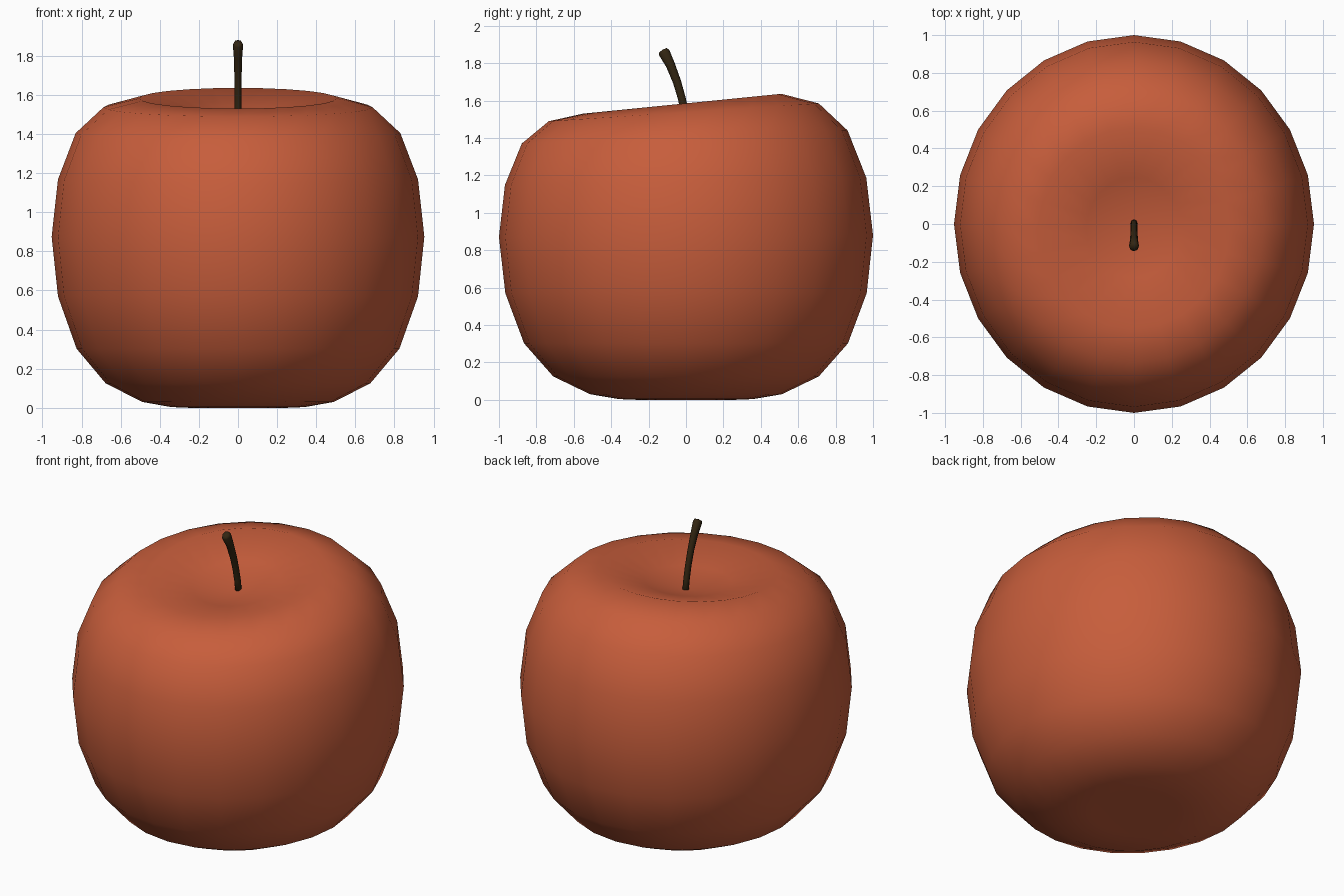
import bpy, bmesh, math
from mathutils import Vector

if "Cube" in bpy.data.objects:
    bpy.data.objects.remove(bpy.data.objects["Cube"])


def material(name, rgb):
    m = bpy.data.materials.new(name)
    m.diffuse_color = (*rgb, 1)
    m.use_nodes = True
    m.node_tree.nodes["Principled BSDF"].inputs["Base Color"].default_value = m.diffuse_color
    return m


def loft(name, rings, start, end, mat):
    """Skin closed rings of points, closing both ends with a fan to a pole."""
    bm = bmesh.new()
    loops = [[bm.verts.new(p) for p in ring] for ring in rings]
    n = len(loops[0])
    a, b = bm.verts.new(start), bm.verts.new(end)
    for i in range(n):
        j = (i + 1) % n
        bm.faces.new((a, loops[0][j], loops[0][i]))
        for lo, hi in zip(loops, loops[1:]):
            bm.faces.new((lo[i], lo[j], hi[j], hi[i]))
        bm.faces.new((loops[-1][i], loops[-1][j], b))
    bmesh.ops.recalc_face_normals(bm, faces=bm.faces)
    for f in bm.faces:
        f.smooth = True
    mesh = bpy.data.meshes.new(name)
    bm.to_mesh(mesh)
    bm.free()
    mesh.materials.append(mat)
    obj = bpy.data.objects.new(name, mesh)
    bpy.context.collection.objects.link(obj)
    return obj


red = material("apple red", (0.57, 0.11, 0.044))
brown = material("dark stem brown", (0.033, 0.019, 0.006))

# Apple body: radius, mean height, slope towards the back, shift in y
profile = [
    (0.26, 0.000, 0.00, 0.00), (0.36, 0.004, 0.00, 0.00),
    (0.513, 0.030, 0.00, 0.00), (0.71, 0.125, 0.00, 0.00),
    (0.866, 0.302, 0.00, 0.00), (0.966, 0.570, 0.00, 0.00),
    (1.0, 0.875, 0.005, 0.00), (0.966, 1.168, 0.02, -0.002),
    (0.871, 1.405, 0.04, -0.007), (0.722, 1.537, 0.066, -0.012),
    (0.53, 1.583, 0.10, -0.02), (0.265, 1.515, 0.11, -0.02),
]
SIDES = 24
rings = []
for r, z, slope, shift in profile:
    ring = []
    for k in range(SIDES):
        t = 2 * math.pi * k / SIDES
        y = r * math.sin(t)
        ring.append((0.953 * r * math.cos(t), y + shift, z + slope * y))
    rings.append(ring)
loft("apple_body", rings, (0, 0, 0.015), (0, -0.01, 1.465), red)

# Curved stem: y, z, radius of each cross-section
path = [(0.008, 1.44, 0.021), (-0.005, 1.53, 0.021), (-0.022, 1.61, 0.021),
        (-0.048, 1.70, 0.022), (-0.083, 1.79, 0.025), (-0.117, 1.857, 0.031),
        (-0.124, 1.868, 0.024)]
rings = []
for i, (y, z, r) in enumerate(path):
    a, b = path[max(i - 1, 0)], path[min(i + 1, len(path) - 1)]
    d = Vector((0, b[0] - a[0], b[1] - a[1])).normalized()
    side = Vector((0, d.z, -d.y))
    rings.append([Vector((0, y, z)) + side * r * math.cos(t)
                  + Vector((0.85 * r * math.sin(t), 0, 0))
                  for t in (2 * math.pi * k / 8 for k in range(8))])
loft("stem", rings, (0, 0.008, 1.43), (0, -0.126, 1.872), brown)
